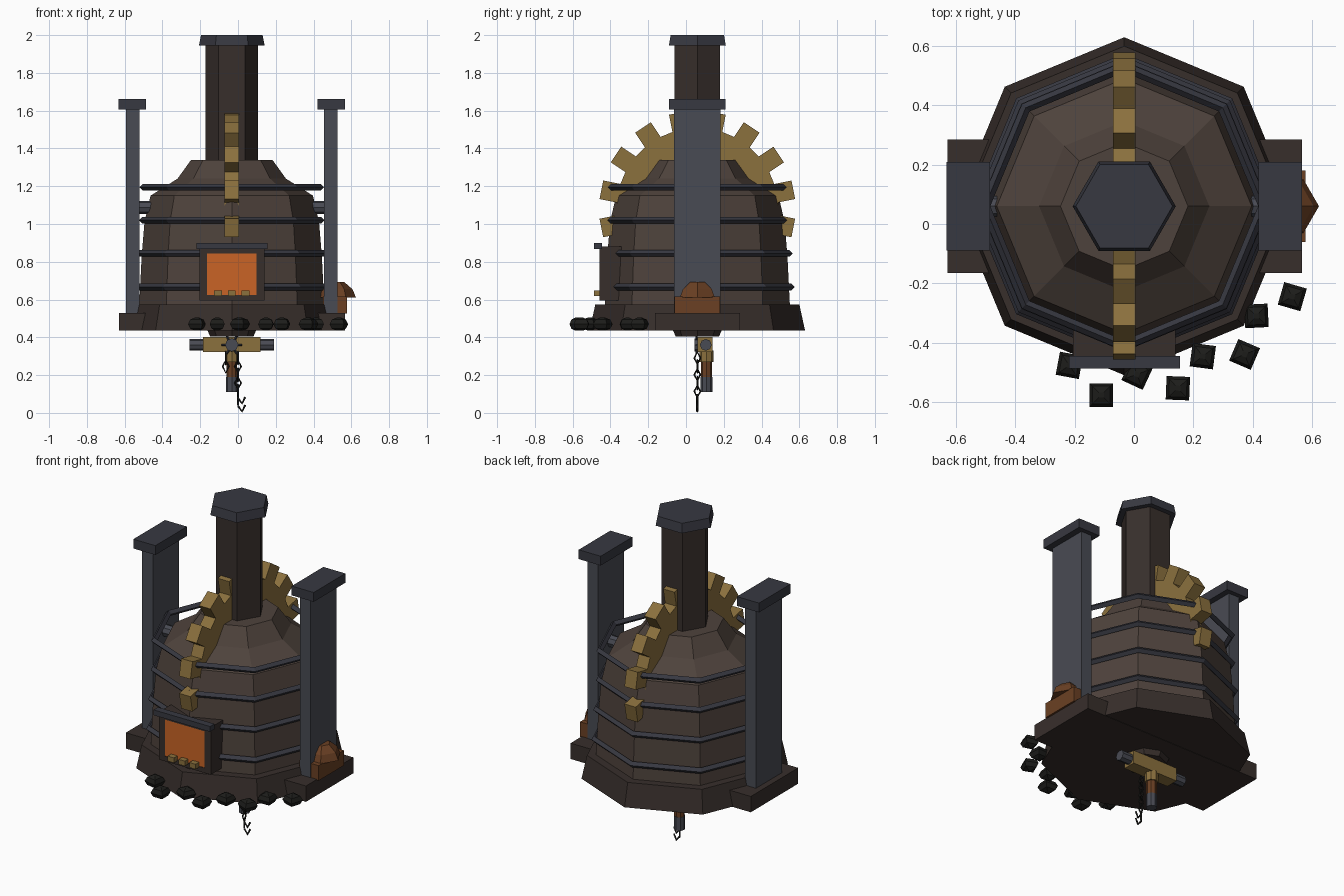
import bpy, bmesh, math
from mathutils import Vector, Matrix

if "Cube" in bpy.data.objects:
    bpy.data.objects.remove(bpy.data.objects["Cube"])

CX, CY = -0.033, 0.06   # boiler axis
MATS = {}


def mat(name, hexcol):
    lin = [(int(hexcol[i:i + 2], 16) / 255) ** 2.2 for i in (0, 2, 4)]
    m = bpy.data.materials.new(name)
    m.diffuse_color = (*lin, 1)
    m.use_nodes = True
    m.node_tree.nodes["Principled BSDF"].inputs["Base Color"].default_value = m.diffuse_color
    MATS[name] = m


for n, c in (("iron_brown", "4f443e"), ("base_dark", "3a322f"), ("steel", "4a4c54"),
             ("dark_steel", "3a3b43"), ("brass", "8a7040"), ("rust", "6a4228"),
             ("fire", "c8642a"), ("coal", "222220")):
    mat(n, c)


def finish(bm, name, material):
    bmesh.ops.recalc_face_normals(bm, faces=bm.faces)
    me = bpy.data.meshes.new(name)
    bm.to_mesh(me)
    bm.free()
    ob = bpy.data.objects.new(name, me)
    bpy.context.collection.objects.link(ob)
    me.materials.append(MATS[material])
    return ob


def box(name, x, y, z, material):
    """Box from (min, max) ranges."""
    bm = bmesh.new()
    bmesh.ops.create_cube(bm, size=1)
    for v in bm.verts:
        v.co = [r[0] + (c + 0.5) * (r[1] - r[0]) for r, c in zip((x, y, z), v.co)]
    return finish(bm, name, material)


def lathe(name, profile, sides, loc, material, ring=False, rot=None, phase=0):
    """Turn (radius, height) points round the axis; ring closes the profile on itself."""
    bm = bmesh.new()
    loops = []
    for r, h in profile:
        loops.append([bm.verts.new((r * math.cos(a), r * math.sin(a), h)) for a in
                      (phase + math.tau * i / sides for i in range(sides))])
    pairs = list(zip(loops, loops[1:]))
    if ring:
        pairs.append((loops[-1], loops[0]))
    for a, b in pairs:
        for i in range(sides):
            j = (i + 1) % sides
            bm.faces.new((a[i], a[j], b[j], b[i]))
    if not ring:
        bm.faces.new(loops[0])
        bm.faces.new(loops[-1])
    m = Matrix.Translation(loc) @ (rot or Matrix())
    bmesh.ops.transform(bm, matrix=m, verts=bm.verts)
    return finish(bm, name, material)


def rod(name, a, b, r, sides, material):
    a, b = Vector(a), Vector(b)
    rot = (b - a).to_track_quat('Z', 'Y').to_matrix().to_4x4()
    return lathe(name, [(r, 0), (r, (b - a).length)], sides, a, material, rot=rot)


def wire(name, pts, r, material, cyclic=False):
    """Thin square wire along a polyline."""
    cu = bpy.data.curves.new(name, 'CURVE')
    cu.dimensions = '3D'
    cu.bevel_depth = r
    cu.bevel_resolution = 0
    cu.use_fill_caps = True
    sp = cu.splines.new('POLY')
    sp.points.add(len(pts) - 1)
    for p, co in zip(sp.points, pts):
        p.co = (*co, 1)
    sp.use_cyclic_u = cyclic
    cu.materials.append(MATS[material])
    ob = bpy.data.objects.new(name, cu)
    bpy.context.collection.objects.link(ob)
    return ob


# Boiler: skirt, body with shoulder, chimney and cap
axis = (CX, CY, 0)
lathe("base_skirt", [(0.57, 0.437), (0.54, 0.575)], 8, axis, "base_dark")
lathe("boiler_body", [(0.49, 0.57), (0.477, 0.83), (0.462, 1.01), (0.43, 1.15),
                      (0.287, 1.24), (0.215, 1.34)], 8, axis, "iron_brown")
lathe("chimney", [(0.14, 1.3), (0.14, 1.96)], 6, axis, "base_dark")
lathe("chimney_cap", [(0.174, 1.945), (0.163, 2.0)], 6, axis, "dark_steel")

# Hoops round the boiler
for i, (z, r) in enumerate(((0.667, 0.497), (0.845, 0.487), (1.02, 0.472), (1.195, 0.47))):
    t = 0.018
    lathe(f"hoop_{i}", [(r + t, z), (r, z + t), (r - t, z), (r, z - t)], 8, axis,
          "dark_steel", ring=True)

# Foot slab and side posts
box("foot_slab", (-0.63, 0.567), (-0.165, 0.285), (0.435, 0.53), "base_dark")
for side, s in (("left", -1), ("right", 1)):
    xr = lambda a, b: tuple(sorted((CX + s * a, CX + s * b)))
    box(f"post_{side}", xr(0.488, 0.56), (-0.063, 0.183), (0.52, 1.62), "steel")
    box(f"post_cap_{side}", xr(0.453, 0.599), (-0.09, 0.21), (1.607, 1.663), "dark_steel")

# Great gear standing in the boiler, with its axle
GZ, N = 1.08, 16
bm = bmesh.new()
outline = []
for i in range(N):
    a = math.tau * (i + 0.5) / N
    u, v = Vector((0, math.cos(a), math.sin(a))), Vector((0, -math.sin(a), math.cos(a)))
    for r, w in ((0.425, -0.05), (0.518, -0.05), (0.518, 0.05), (0.425, 0.05)):
        outline.append(Vector((CX - 0.0375, CY, GZ)) + u * r + v * w)
face = bm.faces.new([bm.verts.new(p) for p in outline])
ext = bmesh.ops.extrude_face_region(bm, geom=[face])
bmesh.ops.translate(bm, vec=(0.075, 0, 0),
                    verts=[g for g in ext["geom"] if isinstance(g, bmesh.types.BMVert)])
finish(bm, "great_gear", "brass")
rod("gear_axle", (CX - 0.5, CY, 1.088), (CX + 0.5, CY, 1.088), 0.035, 8, "steel")

# Firebox: frame, lintel, glowing door, grate blocks
box("firebox_left_jamb", (-0.205, -0.165), (-0.458, -0.34), (0.595, 0.88), "base_dark")
box("firebox_right_jamb", (0.097, 0.14), (-0.458, -0.34), (0.595, 0.88), "base_dark")
box("firebox_top", (-0.166, 0.098), (-0.458, -0.34), (0.845, 0.88), "base_dark")
box("firebox_sill", (-0.166, 0.098), (-0.458, -0.34), (0.595, 0.625), "base_dark")
box("firebox_lintel", (-0.22, 0.155), (-0.487, -0.445), (0.868, 0.9), "dark_steel")
box("fire_glow", (-0.166, 0.098), (-0.455, -0.35), (0.624, 0.846), "fire")
for i in range(3):
    x = -0.105 + 0.072 * i
    box(f"grate_block_{i}", (x - 0.021, x + 0.021), (-0.488, -0.45), (0.618, 0.648), "brass")

# Heaped bin beside the right post
box("bin", (0.45, 0.578), (-0.06, 0.18), (0.525, 0.615), "rust")
lathe("bin_heap", [(0.106, 0.612), (0.088, 0.655), (0.045, 0.692)], 6, (0.518, CY, 0), "rust")

# Coal lumps along the front
coal = ((-0.218, -0.477), (-0.11, -0.577), (0.01, -0.507), (0.148, -0.554),
        (0.232, -0.446), (0.373, -0.44), (0.413, -0.31), (0.534, -0.245))
for i, (x, y) in enumerate(coal):
    lathe(f"coal_{i}", [(0.012, -0.035), (0.042, -0.024), (0.056, 0), (0.042, 0.024), (0.012, 0.035)],
          4, (x, y, 0.47), "coal", phase=0.6 + 0.25 * math.sin(i * 2.3))

# Drain valve underneath: collar, crossing pipe, brass body, spout
VY = 0.105
lathe("collar", [(0.115, 0.405), (0.13, 0.44)], 8, axis, "base_dark")
box("valve_body", (-0.185, 0.12), (0.062, 0.14), (0.322, 0.402), "brass")
rod("cross_pipe", (-0.257, VY, 0.36), (0.19, VY, 0.36), 0.031, 8, "steel")
rod("valve_hub", (CX, 0.045, 0.36), (CX, 0.065, 0.36), 0.035, 8, "steel")
for i in range(6):
    a = math.tau * i / 6
    rod(f"valve_spoke_{i}", (CX, 0.055, 0.36),
        (CX + 0.055 * math.cos(a), 0.055, 0.36 + 0.055 * math.sin(a)), 0.006, 4, "dark_steel")
for n, z0, z1, r, m in (("spout_ring", 0.27, 0.33, 0.037, "brass"),
                        ("spout", 0.185, 0.275, 0.029, "rust"),
                        ("spout_tip", 0.11, 0.19, 0.031, "steel")):
    rod(n, (CX, VY + 0.004, z0), (CX, VY + 0.004, z1), r, 8, m)


# Hanging chains and hook
def link(name, x, z, turned):
    d = Vector((0, 0.016, 0)) if turned else Vector((0.016, 0, 0))
    c, up = Vector((x, CY, z)), Vector((0, 0, 0.034))
    wire(name, [c + up, c + d, c - up, c - d], 0.005, "coal", cyclic=True)


for i in range(5):
    link(f"chain_link_{i}", 0, 0.29 - 0.044 * i, i % 2 == 0)
for i in range(2):
    link(f"short_chain_link_{i}", -0.065, 0.29 - 0.044 * i, i % 2 == 0)
wire("hook_shank", [(0, CY, 0.1), (0, CY, 0.04)], 0.006, "coal")
for i, z in enumerate((0.05, 0.008)):
    wire(f"hook_{i}", [(0, CY, z + 0.028), (0.022, CY, z), (0.038, CY, z + 0.034)], 0.006, "coal")
